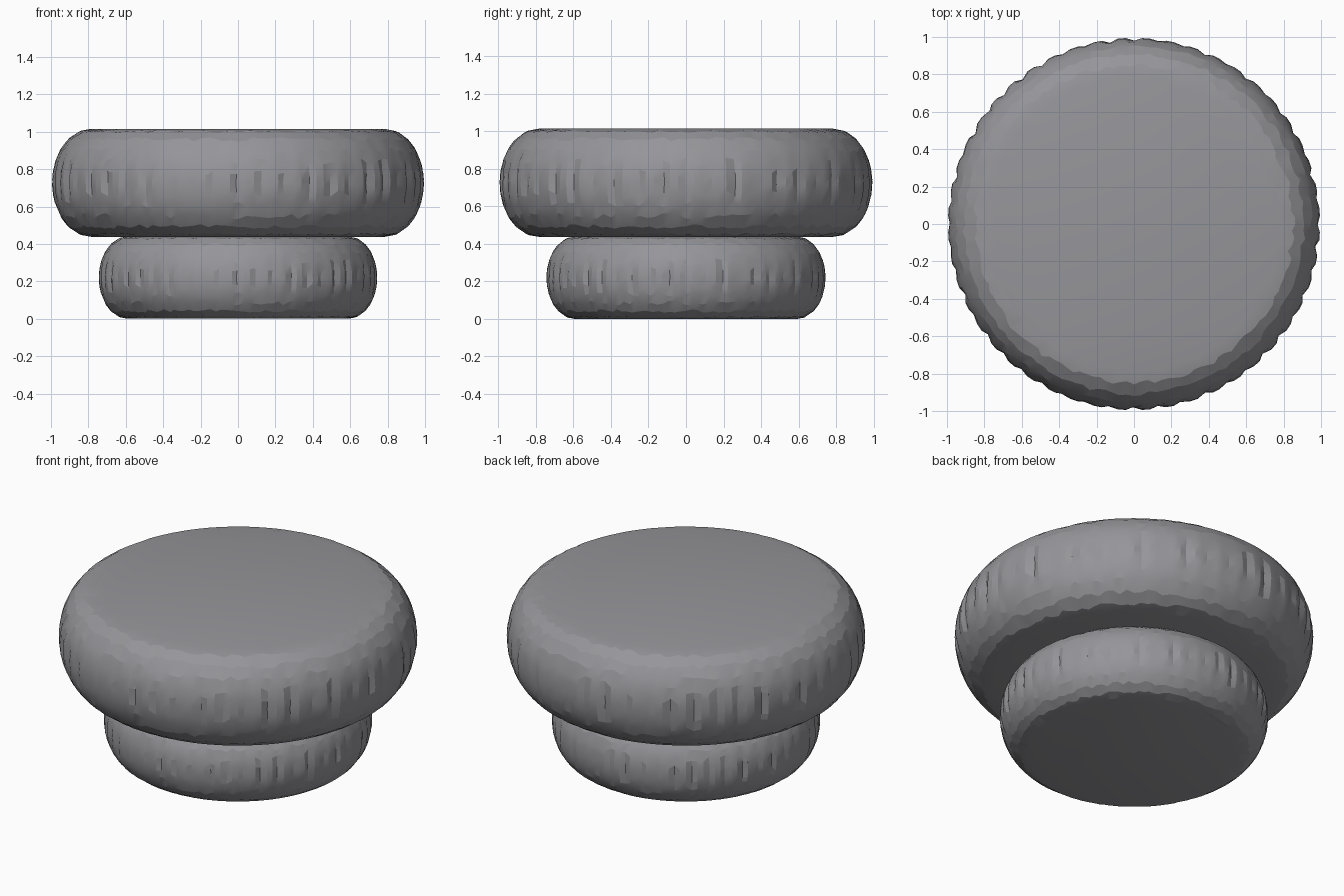
import bpy, bmesh, math, random

if "Cube" in bpy.data.objects:
    bpy.data.objects.remove(bpy.data.objects["Cube"])

PLEATS = 48
SEG = PLEATS * 3

# dark grey fabric
fabric = bpy.data.materials.new("dark_grey_fabric")
fabric.diffuse_color = (0.305, 0.305, 0.325, 1)
fabric.use_nodes = True
fabric.node_tree.nodes["Principled BSDF"].inputs["Base Color"].default_value = fabric.diffuse_color


def puffy_disc(name, r_flat, bulge, z0, z1):
    """Rounded cushion: flat caps, elliptical side, creased around the middle."""
    rng = random.Random(7)
    depth = [rng.uniform(0.008, 0.026) for _ in range(PLEATS)]
    reach = [rng.uniform(0.25, 0.5) for _ in range(PLEATS)]
    shift = [rng.uniform(-0.015, 0.015) for _ in range(PLEATS)]
    scale = (r_flat + bulge) / 0.995
    zc, hz = (z0 + z1) / 2, (z1 - z0) / 2
    bm = bmesh.new()
    rings = []
    # side rings from bottom cap edge to top cap edge
    for deg in (-90, -72, -54, -38, -24, -12, 0, 12, 24, 38, 54, 72, 90):
        ring = []
        for i in range(SEG):
            p = i // 3
            # uneven rows give the hand-sculpted facets
            wobble = 0 if abs(deg) == 90 else rng.uniform(-4, 4)
            t = math.radians(deg + wobble)
            a = 2 * math.pi * i / SEG
            r = r_flat + bulge * math.cos(t)
            # every third column is a pleat fading away from the equator
            if i % 3 == 0:
                fade = max(0.0, 1 - abs(math.sin(t)) / (reach[p] + 0.15))
                r -= depth[p] * scale * fade
                a += shift[p] * fade
            ring.append(bm.verts.new((r * math.cos(a), r * math.sin(a),
                                      zc + hz * math.sin(t))))
        rings.append(ring)
    for lo, hi in zip(rings, rings[1:]):
        for i in range(SEG):
            j = (i + 1) % SEG
            bm.faces.new((lo[i], lo[j], hi[j], hi[i]))
    # flat caps
    bm.faces.new(rings[-1])
    bm.faces.new(rings[0][::-1])
    mesh = bpy.data.meshes.new(name)
    bm.to_mesh(mesh)
    bm.free()
    mesh.materials.append(fabric)
    ob = bpy.data.objects.new(name, mesh)
    bpy.context.collection.objects.link(ob)
    # soft shading, creases stay sharp
    bpy.ops.object.select_all(action='DESELECT')
    bpy.context.view_layer.objects.active = ob
    ob.select_set(True)
    bpy.ops.object.shade_smooth_by_angle(angle=math.radians(14))
    return ob


# wide seat cushion resting on a smaller base cushion
puffy_disc("base_cushion", 0.59, 0.155, 0.0, 0.44)
puffy_disc("seat_cushion", 0.785, 0.21, 0.438, 1.015)
